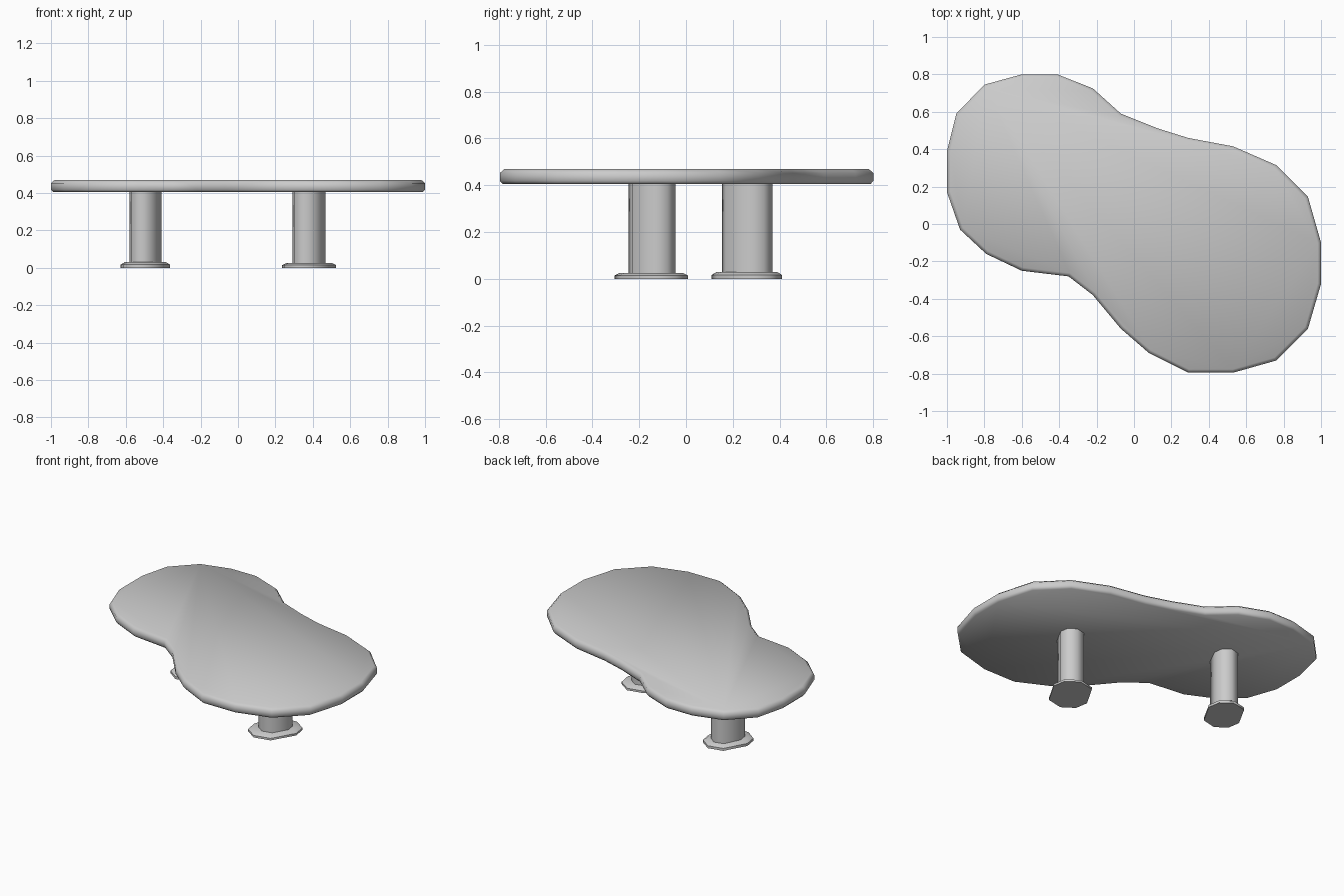
import bpy, bmesh, math
from mathutils import Vector

if "Cube" in bpy.data.objects:
    bpy.data.objects.remove(bpy.data.objects["Cube"])


def inset(pts, d):
    """Move a clockwise outline inwards by d, keeping edges parallel."""
    out = []
    for i, p in enumerate(pts):
        a = (p - pts[i - 1]).normalized()
        b = (pts[(i + 1) % len(pts)] - p).normalized()
        na, nb = Vector((a.y, -a.x)), Vector((b.y, -b.x))
        out.append(p + (na + nb) * d / (1 + na.dot(nb)))
    return out


def loft(name, rings, smooth_angle):
    """Skin a stack of (outline, z) rings and cap both ends."""
    bm = bmesh.new()
    loops = [[bm.verts.new((p.x, p.y, z)) for p in pts] for pts, z in rings]
    n = len(loops[0])
    for lo, hi in zip(loops, loops[1:]):
        for i in range(n):
            j = (i + 1) % n
            bm.faces.new((lo[i], lo[j], hi[j], hi[i]))
    bm.faces.new(loops[0])
    bm.faces.new(loops[-1])
    bmesh.ops.recalc_face_normals(bm, faces=bm.faces)
    me = bpy.data.meshes.new(name)
    bm.to_mesh(me)
    bm.free()
    ob = bpy.data.objects.new(name, me)
    bpy.context.collection.objects.link(ob)
    bpy.ops.object.select_all(action='DESELECT')
    ob.select_set(True)
    bpy.context.view_layer.objects.active = ob
    bpy.ops.object.shade_smooth_by_angle(angle=math.radians(smooth_angle))
    return ob


# Kidney-shaped table top, clockwise seen from above
outline = [Vector(p) for p in (
    (-.60, .80), (-.41, .80), (-.22, .725), (-.07, .59), (.13, .51),
    (.29, .46), (.53, .415), (.76, .315), (.93, .145), (1, -.10),
    (1, -.32), (.93, -.56), (.76, -.73), (.53, -.795), (.29, -.795),
    (.08, -.69), (-.07, -.56), (-.22, -.38), (-.35, -.28), (-.60, -.25),
    (-.79, -.16), (-.93, -.03), (-1, .17), (-1, .39), (-.95, .59),
    (-.80, .745))]
loft("table_top", [(inset(outline, d), z) for d, z in
                   ((.012, .404), (0, .418), (0, .452), (.018, .468))], 60)

# Skewed octagon shared by the columns and feet
half = [(-.9, -.65), (-1, -.1), (-.4, .85), (.35, 1)]
octagon = half + [(-x, -y) for x, y in half]


def section(c, rx, ry):
    return [Vector((c[0] + x * rx, c[1] + y * ry)) for x, y in octagon]


# Two legs: column centre and radii, foot centre and radii, foot height
legs = {
    "left": ((-.495, .262), (.085, .108), (-.495, .26), (.132, .15), .03),
    "right": ((.38, -.145), (.089, .10), (.38, -.148), (.145, .157), .025),
}
for side, (cc, cr, fc, fr, h) in legs.items():
    loft(side + "_column", [(section(cc, *cr), z) for z in (h - .005, .41)], 60)
    wide = section(fc, *fr)
    loft(side + "_foot", [(wide, 0), (wide, h * .55),
                          (section(fc, fr[0] - .022, fr[1] - .022), h)], 50)
